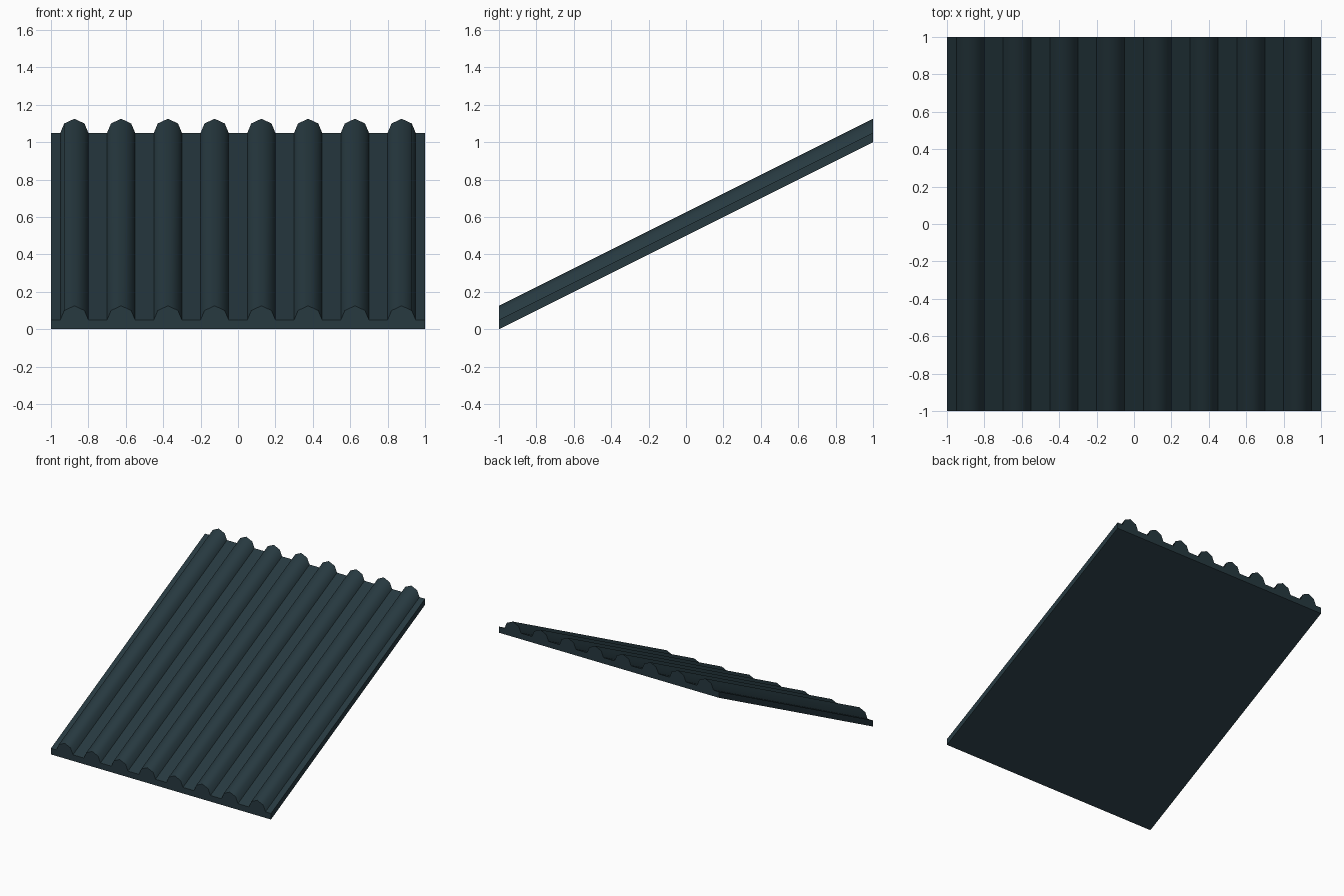
import bpy, bmesh, math

if "Cube" in bpy.data.objects:
    bpy.data.objects.remove(bpy.data.objects["Cube"])

# Sheet colour
mat = bpy.data.materials.new("dark slate teal")
mat.diffuse_color = (0.020, 0.041, 0.051, 1.0)
mat.use_nodes = True
mat.node_tree.nodes["Principled BSDF"].inputs["Base Color"].default_value = mat.diffuse_color

RIDGES, PITCH, SLAB = 8, 0.25, 0.05
RIDGE = [(-0.075, 0.05), (-0.054, 0.10), (0.0, 0.125), (0.054, 0.10), (0.075, 0.05)]

# Cross-section: flat slab with evenly spaced rounded ridges on top
profile = [(-1, 0), (-1, SLAB)]
for i in range(RIDGES):
    cx = -0.875 + i * PITCH
    profile += [(cx + x, z) for x, z in RIDGE]
profile += [(1, SLAB), (1, 0)]

# Extrude along y, rising one unit from front to back with vertical ends
bm = bmesh.new()
front = [bm.verts.new((x, -1, z)) for x, z in profile]
back = [bm.verts.new((x, 1, z + 1)) for x, z in profile]
n = len(profile)
for i in range(n):
    j = (i + 1) % n
    bm.faces.new((front[i], front[j], back[j], back[i]))
bm.faces.new(front)
bm.faces.new(back[::-1])
bmesh.ops.recalc_face_normals(bm, faces=bm.faces[:])

mesh = bpy.data.meshes.new("corrugated_roof_panel")
bm.to_mesh(mesh)
bm.free()
mesh.materials.append(mat)
panel = bpy.data.objects.new("corrugated_roof_panel", mesh)
bpy.context.collection.objects.link(panel)

# Soft ridges, sharp slab edges
bpy.context.view_layer.objects.active = panel
panel.select_set(True)
bpy.ops.object.shade_smooth_by_angle(angle=math.radians(55))
